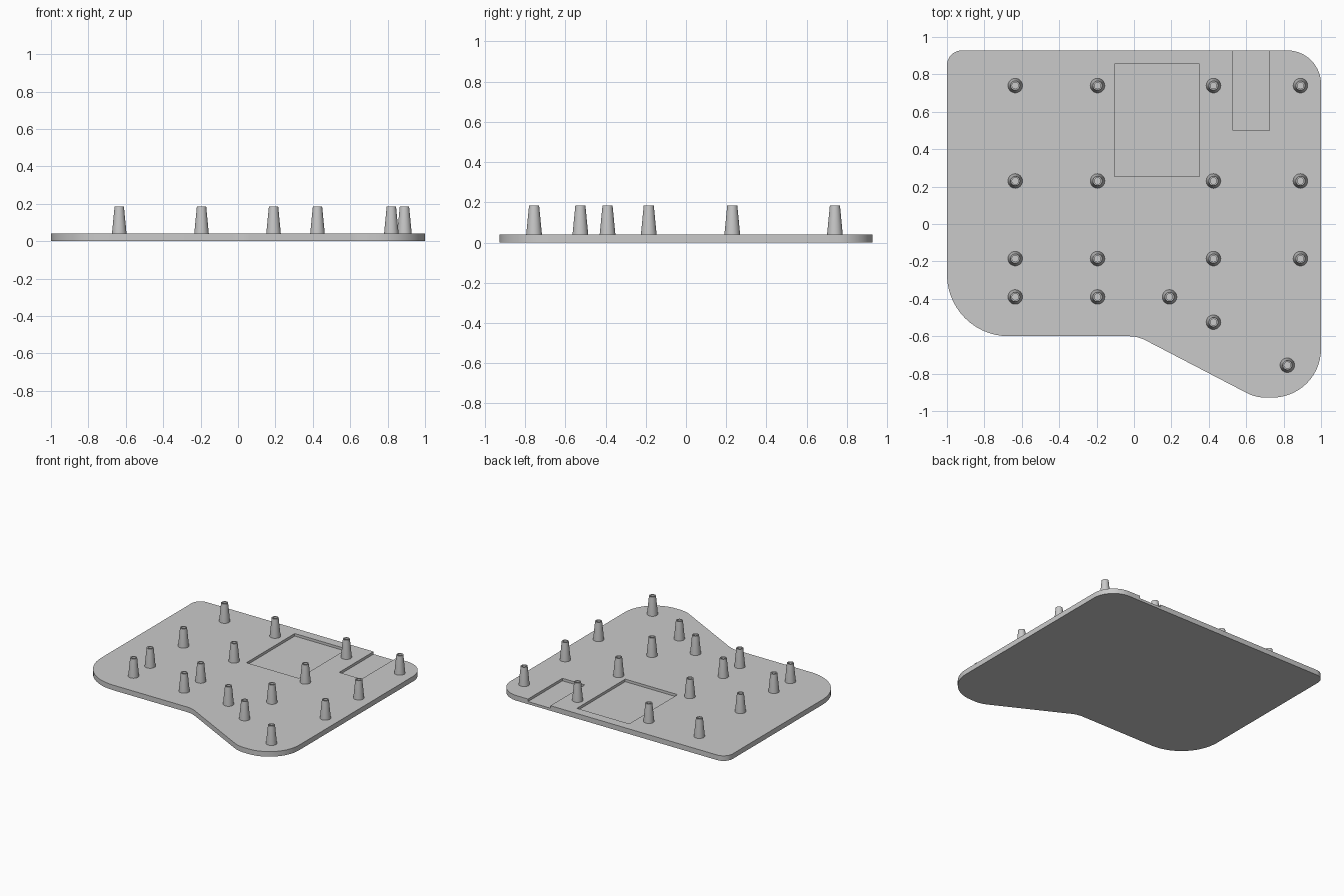
import bpy, bmesh, math
from mathutils import Vector

if "Cube" in bpy.data.objects:
    bpy.data.objects.remove(bpy.data.objects["Cube"], do_unlink=True)

grey = bpy.data.materials.new("light grey")
grey.use_nodes = True
grey.diffuse_color = (0.59, 0.59, 0.59, 1)
grey.node_tree.nodes["Principled BSDF"].inputs["Base Color"].default_value = grey.diffuse_color

THICK, POCKET_FLOOR, PIN_TOP = 0.04, 0.02, 0.185


def make_object(name, bm):
    bmesh.ops.recalc_face_normals(bm, faces=bm.faces)
    mesh = bpy.data.meshes.new(name)
    bm.to_mesh(mesh)
    bm.free()
    mesh.materials.append(grey)
    obj = bpy.data.objects.new(name, mesh)
    bpy.context.collection.objects.link(obj)
    return obj


def activate(obj):
    bpy.ops.object.select_all(action="DESELECT")
    obj.select_set(True)
    bpy.context.view_layer.objects.active = obj


def fillet(corners, steps=14):
    """Round every (x, y, radius) corner of a closed outline with a true arc."""
    points = []
    for i, (x, y, r) in enumerate(corners):
        p = Vector((x, y))
        a = (Vector(corners[i - 1][:2]) - p).normalized()
        b = (Vector(corners[(i + 1) % len(corners)][:2]) - p).normalized()
        half = a.angle(b) / 2
        centre = p + (a + b).normalized() * r / math.sin(half)
        start = (p + a * r / math.tan(half) - centre).normalized()
        end = (p + b * r / math.tan(half) - centre).normalized()
        for k in range(steps + 1):
            points.append(centre + start.slerp(end, k / steps) * r)
    return points


def prism(name, points, z0, z1):
    bm = bmesh.new()
    face = bm.faces.new([bm.verts.new((p[0], p[1], z0)) for p in points])
    # Keep the starting face so that the solid is closed underneath
    top = bmesh.ops.extrude_face_region(bm, geom=[face], use_keep_orig=True)["geom"]
    bmesh.ops.translate(bm, vec=(0, 0, z1 - z0),
                        verts=[v for v in top if isinstance(v, bmesh.types.BMVert)])
    return make_object(name, bm)


# Base plate with individually rounded corners
outline = [(-1, 0.928, 0.08), (-1, -0.6, 0.33), (0.02, -0.6, 0.2),
           (0.65, -0.928, 0.22), (1, -0.928, 0.26), (1, 0.928, 0.18)]
plate = prism("base_plate", fillet(outline), 0, THICK)

# Shallow rectangular pockets; the narrow one runs out through the back edge
for x0, x1, y0, y1 in [(-0.105, 0.35, 0.255, 0.855), (0.53, 0.725, 0.5, 1.0)]:
    cutter = prism("pocket_cutter", [(x0, y0), (x1, y0), (x1, y1), (x0, y1)],
                   POCKET_FLOOR, 0.1)
    cutter.hide_render = True
    cut = plate.modifiers.new("pocket", "BOOLEAN")
    cut.operation, cut.solver, cut.object = "DIFFERENCE", "EXACT", cutter
    activate(plate)
    bpy.ops.object.modifier_apply(modifier=cut.name)
    bpy.data.objects.remove(cutter, do_unlink=True)
activate(plate)
bpy.ops.object.shade_smooth_by_angle(angle=math.radians(30))

# Tapered hollow pin, revolved from its profile
profile = [(0, THICK - 0.005), (0.039, THICK - 0.005), (0.039, THICK),
           (0.025, PIN_TOP), (0.017, PIN_TOP), (0.017, THICK), (0, THICK)]
bm = bmesh.new()
verts = [bm.verts.new((r, 0, z)) for r, z in profile]
edges = [bm.edges.new(pair) for pair in zip(verts, verts[1:])]
bmesh.ops.spin(bm, geom=verts + edges, axis=(0, 0, 1), cent=(0, 0, 0),
               angle=math.tau, steps=32)
bmesh.ops.remove_doubles(bm, verts=bm.verts, dist=0.0001)
pin = make_object("pin", bm)
activate(pin)
bpy.ops.object.shade_smooth_by_angle(angle=math.radians(30))

# Pin layout: a regular grid plus a lower staggered group
spots = [(x, y) for y in (0.74, 0.23, -0.185) for x in (-0.635, -0.195, 0.425, 0.89)]
spots += [(-0.635, -0.39), (-0.195, -0.39), (0.19, -0.39), (0.425, -0.525), (0.82, -0.755)]
pin.location = (*spots[0], 0)
for x, y in spots[1:]:
    copy = pin.copy()
    copy.location = (x, y, 0)
    bpy.context.collection.objects.link(copy)
